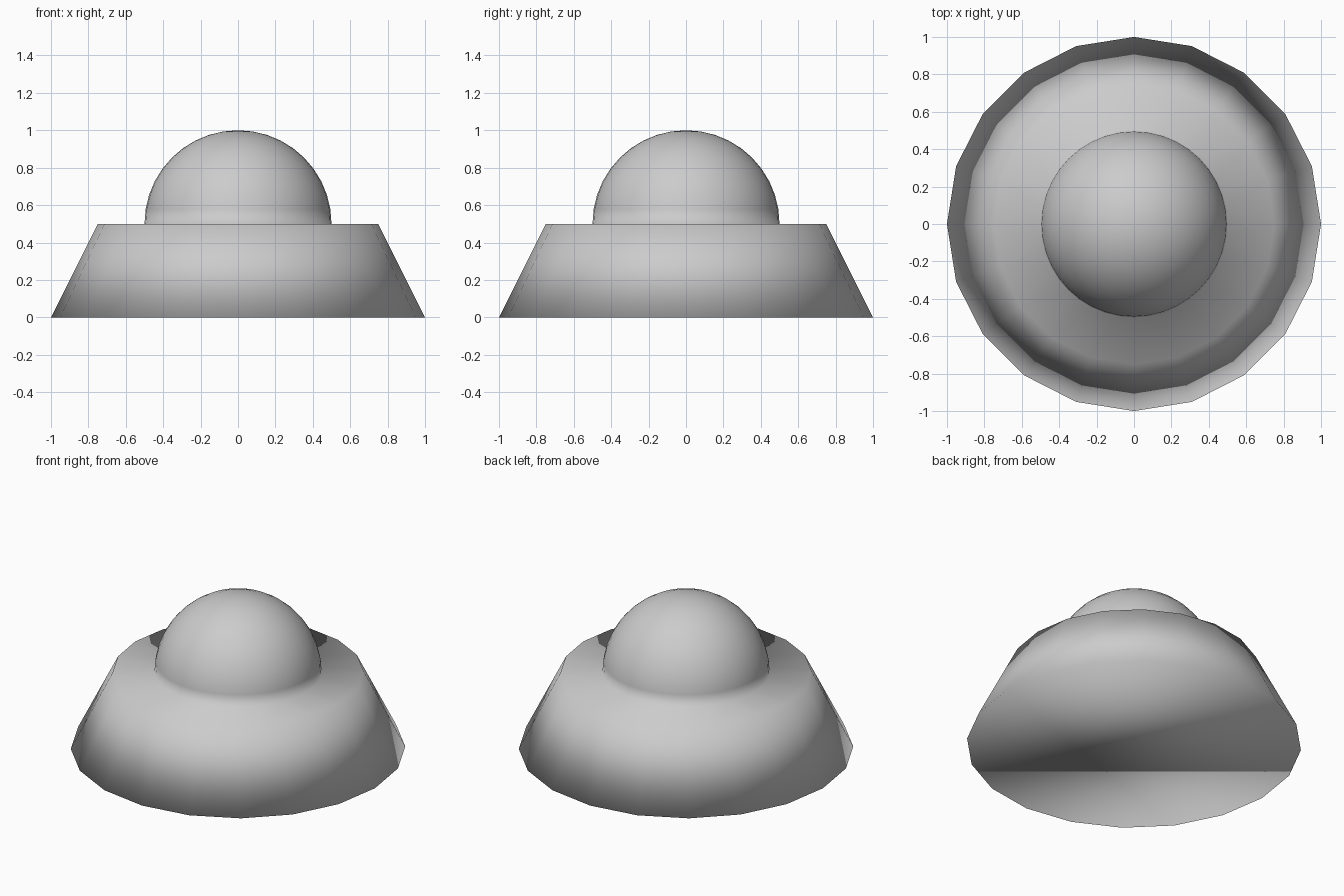
import bpy
import bmesh
from math import sin, cos, pi

if "Cube" in bpy.data.objects:
    bpy.data.objects.remove(bpy.data.objects["Cube"], do_unlink=True)

BASE_SIDES, DOME_SIDES, DOME_RINGS = 20, 40, 10


def material(name, value):
    mat = bpy.data.materials.new(name)
    mat.use_nodes = True
    colour = (value, value, value, 1)
    mat.diffuse_color = colour
    mat.node_tree.nodes["Principled BSDF"].inputs["Base Color"].default_value = colour
    return mat


def ring(bm, radius, z, sides):
    return [bm.verts.new((radius * cos(2 * pi * i / sides),
                          radius * sin(2 * pi * i / sides), z)) for i in range(sides)]


def wall(bm, low, high):
    n = len(low)
    for i in range(n):
        j = (i + 1) % n
        bm.faces.new((low[i], low[j], high[j], high[i]))


bm = bmesh.new()

# Sloping base with a closed underside
foot = ring(bm, 1, 0, BASE_SIDES)
rim = ring(bm, 0.75, 0.5, BASE_SIDES)
wall(bm, foot, rim)
bm.faces.new(foot[::-1])

# Hemispherical dome
rings = []
for k in range(DOME_RINGS):
    a = pi / 2 * k / DOME_RINGS
    rings.append(ring(bm, 0.5 * cos(a), 0.5 + 0.5 * sin(a), DOME_SIDES))
for low, high in zip(rings, rings[1:]):
    wall(bm, low, high)
pole = bm.verts.new((0, 0, 1))
for i in range(DOME_SIDES):
    bm.faces.new((rings[-1][i], rings[-1][(i + 1) % DOME_SIDES], pole))

# Flat ledge joining the rim to the dome: each rim side meets two dome sides
inner = rings[0]
for i in range(BASE_SIDES):
    j = (i + 1) % BASE_SIDES
    a, mid, b = inner[2 * i], inner[2 * i + 1], inner[2 * j]
    bm.faces.new((rim[i], mid, a))
    bm.faces.new((rim[i], rim[j], mid))
    bm.faces.new((rim[j], b, mid))

bmesh.ops.recalc_face_normals(bm, faces=bm.faces[:])
for face in bm.faces:
    face.smooth = True

mesh = bpy.data.meshes.new("domed_base")
bm.to_mesh(mesh)
bm.free()
mesh.materials.append(material("light grey", 0.6))
bpy.context.collection.objects.link(bpy.data.objects.new("domed_base", mesh))
